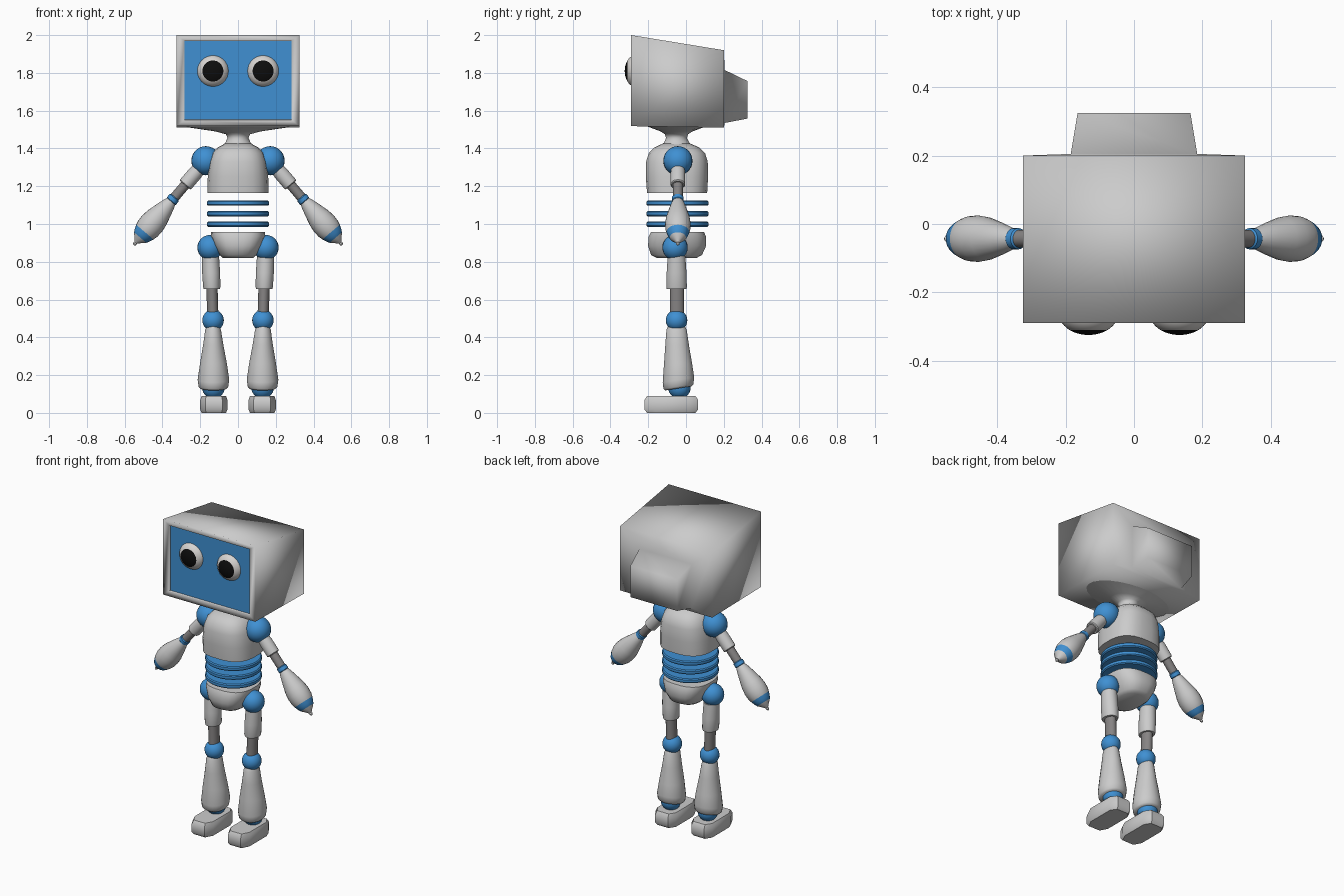
import bpy, bmesh, math
from mathutils import Vector, Matrix

cube = bpy.data.objects.get("Cube")
if cube:
    bpy.data.objects.remove(cube)


def material(name, r, g, b):
    m = bpy.data.materials.new(name)
    m.use_nodes = True
    m.diffuse_color = (r, g, b, 1)
    m.node_tree.nodes["Principled BSDF"].inputs["Base Color"].default_value = (r, g, b, 1)
    return m


SHELL = material("shell grey", 0.6, 0.6, 0.6)
BLUE = material("joint blue", 0.05, 0.28, 0.65)
ROD = material("rod grey", 0.24, 0.23, 0.23)
WHITE = material("eye white", 0.68, 0.66, 0.64)
BLACK = material("pupil black", 0.004, 0.004, 0.004)


def finish(name, bm, mats, angle=35):
    """Turn a bmesh into a smooth object with sharp edges kept."""
    bmesh.ops.recalc_face_normals(bm, faces=bm.faces)
    for f in bm.faces:
        f.smooth = True
    if angle:
        for e in bm.edges:
            if len(e.link_faces) == 2 and e.calc_face_angle() > math.radians(angle):
                e.smooth = False
    mesh = bpy.data.meshes.new(name)
    bm.to_mesh(mesh)
    bm.free()
    for m in mats:
        mesh.materials.append(m)
    ob = bpy.data.objects.new(name, mesh)
    bpy.context.collection.objects.link(ob)
    return ob


def skin(bm, rings):
    """Bridge closed rings of points and cap both ends."""
    loops = [[bm.verts.new(p) for p in ring] for ring in rings]
    n = len(loops[0])
    bands = []
    for a, b in zip(loops, loops[1:]):
        bands.append([bm.faces.new((a[i], a[(i + 1) % n], b[(i + 1) % n], b[i])) for i in range(n)])
    return bands, bm.faces.new(loops[0]), bm.faces.new(loops[-1])


def loft(name, mat, sections, sides=24, power=2.0, angle=35):
    """Stack rounded sections: (z, half width, half depth, centre x, centre y)."""
    def bend(v):
        return math.copysign(abs(v) ** (2 / power), v)
    bm = bmesh.new()
    rings = []
    for z, rx, ry, cx, cy in sections:
        turns = [2 * math.pi * (i + 0.5) / sides for i in range(sides)]
        rings.append([(cx + rx * bend(math.cos(t)), cy + ry * bend(math.sin(t)), z) for t in turns])
    skin(bm, rings)
    return finish(name, bm, [mat], angle)


def turned(name, start, direction, profile, mats, sides=24):
    """Round part along an axis; profile is (distance, radius, material slot)."""
    rot = Vector(direction).to_track_quat('Z', 'Y').to_matrix()
    bm = bmesh.new()
    rings = []
    for d, r, _ in profile:
        turns = [2 * math.pi * i / sides for i in range(sides)]
        rings.append([Vector(start) + rot @ Vector((r * math.cos(t), r * math.sin(t), d)) for t in turns])
    bands, _, _ = skin(bm, rings)
    for band, row in zip(bands, profile):
        for f in band:
            f.material_index = row[2]
    return finish(name, bm, mats)


def ball(name, centre, r, mat):
    bm = bmesh.new()
    bmesh.ops.create_uvsphere(bm, u_segments=24, v_segments=14, radius=r,
                              matrix=Matrix.Translation(centre))
    return finish(name, bm, [mat], None)


# Head casing: rectangles from the screen opening, round the casing, to the rear housing
def rect(y, w, low, high):
    return [(-w, y, low), (w, y, low), (w, y, high), (-w, y, high)]


bm = bmesh.new()
bands, screen, _ = skin(bm, [
    rect(-0.28, 0.282, 1.553, 1.968), rect(-0.29, 0.285, 1.55, 1.97),
    rect(-0.29, 0.325, 1.518, 2.0), rect(0.2, 0.325, 1.51, 1.92),
    rect(0.205, 0.185, 1.535, 1.815), rect(0.325, 0.165, 1.558, 1.757)])
screen.material_index = 1
for e in bm.edges:
    run = (e.verts[0].co - e.verts[1].co).normalized()
    if abs(run.y) > 0.9 or screen in e.link_faces:
        e.smooth = False
finish("head_casing", bm, [SHELL, BLUE], None)

# Neck with a wide flare under the head
loft("neck", SHELL, [
    (1.40, 0.10, 0.11, 0, -0.05), (1.43, 0.068, 0.068, 0, -0.05),
    (1.455, 0.056, 0.056, 0, -0.05), (1.475, 0.064, 0.062, 0, -0.05),
    (1.49, 0.12, 0.085, 0, -0.05), (1.518, 0.31, 0.16, 0, -0.05)], angle=80)

# Chest
loft("chest", SHELL, [
    (1.163, 0.163, 0.16, 0, -0.047), (1.25, 0.161, 0.166, 0, -0.048),
    (1.33, 0.152, 0.164, 0, -0.048), (1.375, 0.136, 0.15, 0, -0.048),
    (1.405, 0.108, 0.12, 0, -0.049), (1.425, 0.07, 0.075, 0, -0.05)], power=2.7, angle=60)

# Waist discs
for i in range(3):
    turned("waist_disc_%d" % (i + 1), (0, -0.045, 0.985 + i * 0.056), (0, 0, 1),
           [(0, 0.158, 0), (0.006, 0.164, 0), (0.022, 0.164, 0), (0.028, 0.158, 0)], [BLUE], 40)

# Pelvis
loft("pelvis", SHELL, [
    (0.82, 0.08, 0.105, 0, -0.05), (0.835, 0.098, 0.135, 0, -0.05),
    (0.885, 0.125, 0.155, 0, -0.047), (0.935, 0.144, 0.152, 0, -0.046),
    (0.957, 0.145, 0.142, 0, -0.045)], power=2.7, angle=60)

for s, side in ((1, "left"), (-1, "right")):
    # Eye: flattened ball with its pole facing forward, pupil on the polar cap
    bm = bmesh.new()
    bmesh.ops.create_uvsphere(bm, u_segments=32, v_segments=22, radius=0.085)
    for f in bm.faces:
        c = f.calc_center_median()
        f.material_index = int(c.z > 0 and c.xy.length < 0.056)
    bm.transform(Matrix.Translation((s * 0.133, -0.265, 1.81))
                 @ Matrix.Diagonal((1, 0.7, 1, 1)) @ Matrix.Rotation(math.pi / 2, 4, 'X'))
    finish(side + "_eye", bm, [WHITE, BLACK], None)

    # Arm: every piece shares one axis running out and down
    shoulder = (s * 0.17, -0.043, 1.335)
    out = (s * 0.65, 0, -0.76)
    ball(side + "_shoulder", shoulder, 0.077, BLUE)
    turned(side + "_upper_arm", shoulder, out,
           [(0.04, 0.034, 0), (0.09, 0.039, 0), (0.165, 0.039, 0), (0.17, 0.034, 0)], [SHELL])
    turned(side + "_arm_rod", shoulder, out, [(0.15, 0.026, 0), (0.27, 0.026, 0)], [ROD])
    turned(side + "_wrist", shoulder, out,
           [(0.253, 0.026, 0), (0.258, 0.031, 0), (0.28, 0.031, 0), (0.285, 0.027, 0)], [BLUE])
    turned(side + "_forearm", shoulder, out, [
        (0.278, 0.026, 0), (0.30, 0.035, 0), (0.34, 0.047, 0), (0.40, 0.063, 0),
        (0.44, 0.068, 0), (0.475, 0.066, 0), (0.497, 0.06, 1), (0.518, 0.052, 1),
        (0.535, 0.043, 0), (0.562, 0.016, 0), (0.572, 0.008, 0), (0.58, 0.01, 0),
        (0.588, 0.004, 0)], [SHELL, BLUE])

    # Leg
    ball(side + "_hip", (s * 0.148, -0.058, 0.875), 0.067, BLUE)
    loft(side + "_thigh", SHELL, [
        (0.655, 0.043, 0.052, s * 0.139, -0.05), (0.665, 0.046, 0.055, s * 0.139, -0.05),
        (0.74, 0.048, 0.053, s * 0.142, -0.05), (0.83, 0.046, 0.047, s * 0.146, -0.05)])
    loft(side + "_leg_rod", ROD, [
        (0.5, 0.03, 0.038, s * 0.133, -0.048), (0.67, 0.03, 0.038, s * 0.138, -0.048)])
    ball(side + "_knee", (s * 0.132, -0.05, 0.49), 0.057, BLUE)
    shin = loft(side + "_shin", SHELL, [
        (0.13, 0.07, 0.07, s * 0.13, -0.04), (0.14, 0.079, 0.08, s * 0.13, -0.04),
        (0.175, 0.084, 0.084, s * 0.13, -0.04), (0.26, 0.072, 0.075, s * 0.13, -0.042),
        (0.36, 0.054, 0.063, s * 0.131, -0.047), (0.44, 0.042, 0.054, s * 0.132, -0.05),
        (0.458, 0.034, 0.045, s * 0.132, -0.05)], angle=60)
    # Slant the cuff so that it dips at the front
    for v in shin.data.vertices:
        if v.co.z < 0.2:
            v.co.z += 0.16 * (v.co.y + 0.04)
    ball(side + "_ankle", (s * 0.13, -0.035, 0.135), 0.06, BLUE)

    # Foot: eight-sided block, softly chamfered top and bottom
    bm = bmesh.new()
    outline = [(-0.045, -0.142), (0.045, -0.142), (0.072, -0.09), (0.072, 0.1),
               (0.045, 0.142), (-0.045, 0.142), (-0.072, 0.1), (-0.072, -0.09)]
    skin(bm, [[(s * 0.128 + x * k, -0.078 + y * k, z) for x, y in outline]
              for z, k in ((0, 0.9), (0.018, 1), (0.068, 1), (0.09, 0.9))])
    finish(side + "_foot", bm, [SHELL], 42)
